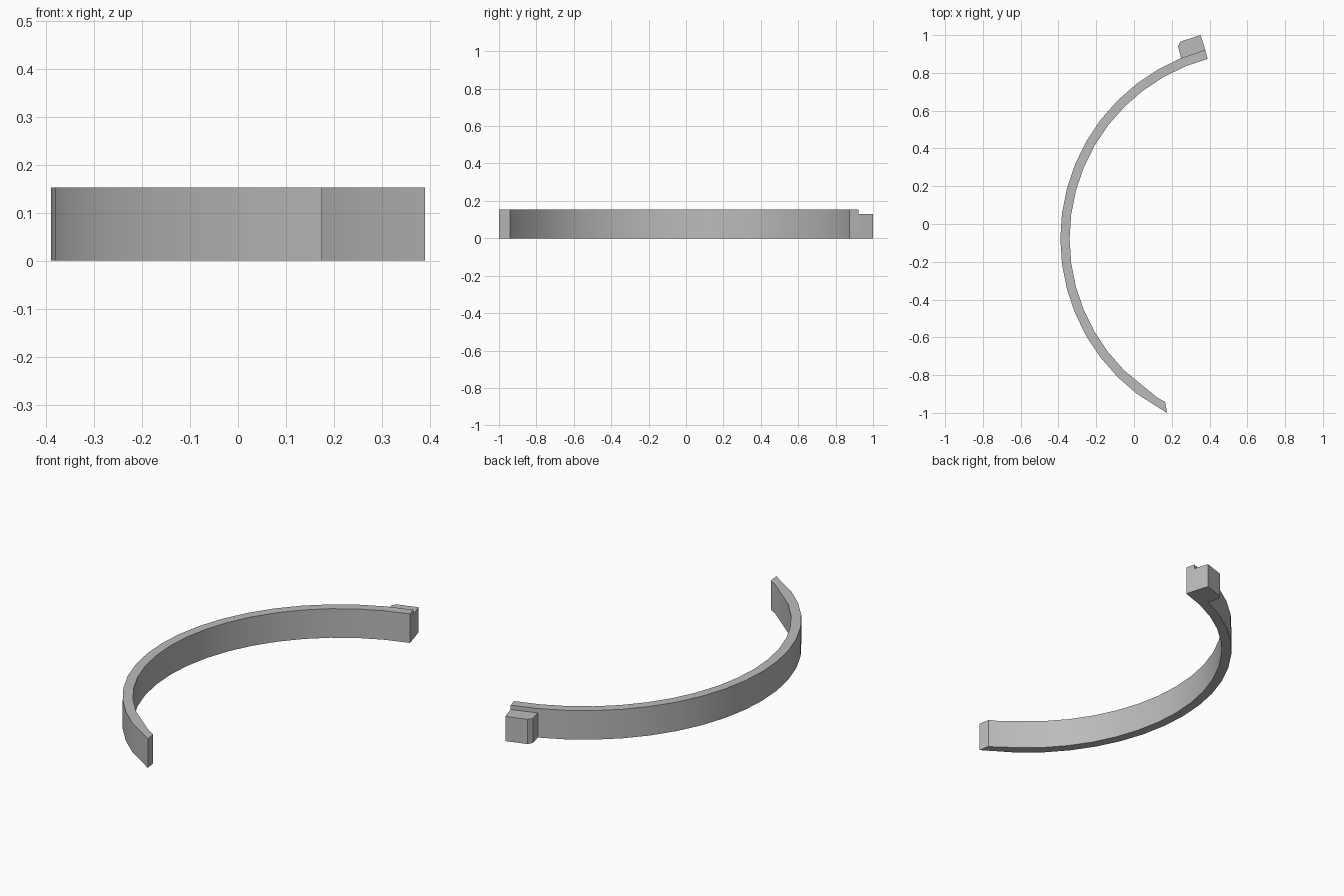
import bpy
import bmesh
from math import sin, cos, radians

cube = bpy.data.objects.get("Cube")
if cube:
    bpy.data.objects.remove(cube, do_unlink=True)

CENTRE = (0.645, -0.078)
OUTER, INNER = 1.035, 0.986
BAND_HEIGHT, BLOCK_HEIGHT = 0.153, 0.13

grey = bpy.data.materials.new("plain grey")
grey.use_nodes = True
colour = (0.5, 0.5, 0.5, 1)
grey.diffuse_color = colour
grey.node_tree.nodes["Principled BSDF"].inputs["Base Color"].default_value = colour


def on_circle(radius, degrees):
    a = radians(degrees)
    return (CENTRE[0] + radius * cos(a), CENTRE[1] + radius * sin(a))


def extrude_outline(name, outline, height):
    """Raise a flat outline from the ground into a solid part."""
    bm = bmesh.new()
    face = bm.faces.new([bm.verts.new((x, y, 0)) for x, y in outline])
    raised = bmesh.ops.extrude_face_region(bm, geom=[face], use_keep_orig=True)
    top = [v for v in raised["geom"] if isinstance(v, bmesh.types.BMVert)]
    bmesh.ops.translate(bm, verts=top, vec=(0, 0, height))
    bmesh.ops.recalc_face_normals(bm, faces=bm.faces)
    mesh = bpy.data.meshes.new(name)
    bm.to_mesh(mesh)
    bm.free()
    mesh.materials.append(grey)
    part = bpy.data.objects.new(name, mesh)
    bpy.context.collection.objects.link(part)
    bpy.ops.object.select_all(action="DESELECT")
    part.select_set(True)
    bpy.context.view_layer.objects.active = part
    bpy.ops.object.shade_smooth_by_angle(angle=radians(15))
    return part


# Curved band, with a slightly slanted free end
angles = [105 + 7.5 * i for i in range(18)]
outer_side = [on_circle(OUTER, a) for a in angles] + [(0.175, -1.0)]
inner_side = [on_circle(INNER, a) for a in angles] + [(0.165, -0.942)]
# The last inner step is a short flat land
inner_side[-2] = (0.125, -0.92)
extrude_outline("curved_band", outer_side + inner_side[::-1], BAND_HEIGHT)

# Lower stop block on the outside of the other end, with one cut corner
block = [on_circle(OUTER, 105), (0.353, 1.0), (0.247, 0.966),
         (0.233, 0.942), on_circle(OUTER, 112.5)]
extrude_outline("end_block", block, BLOCK_HEIGHT)
